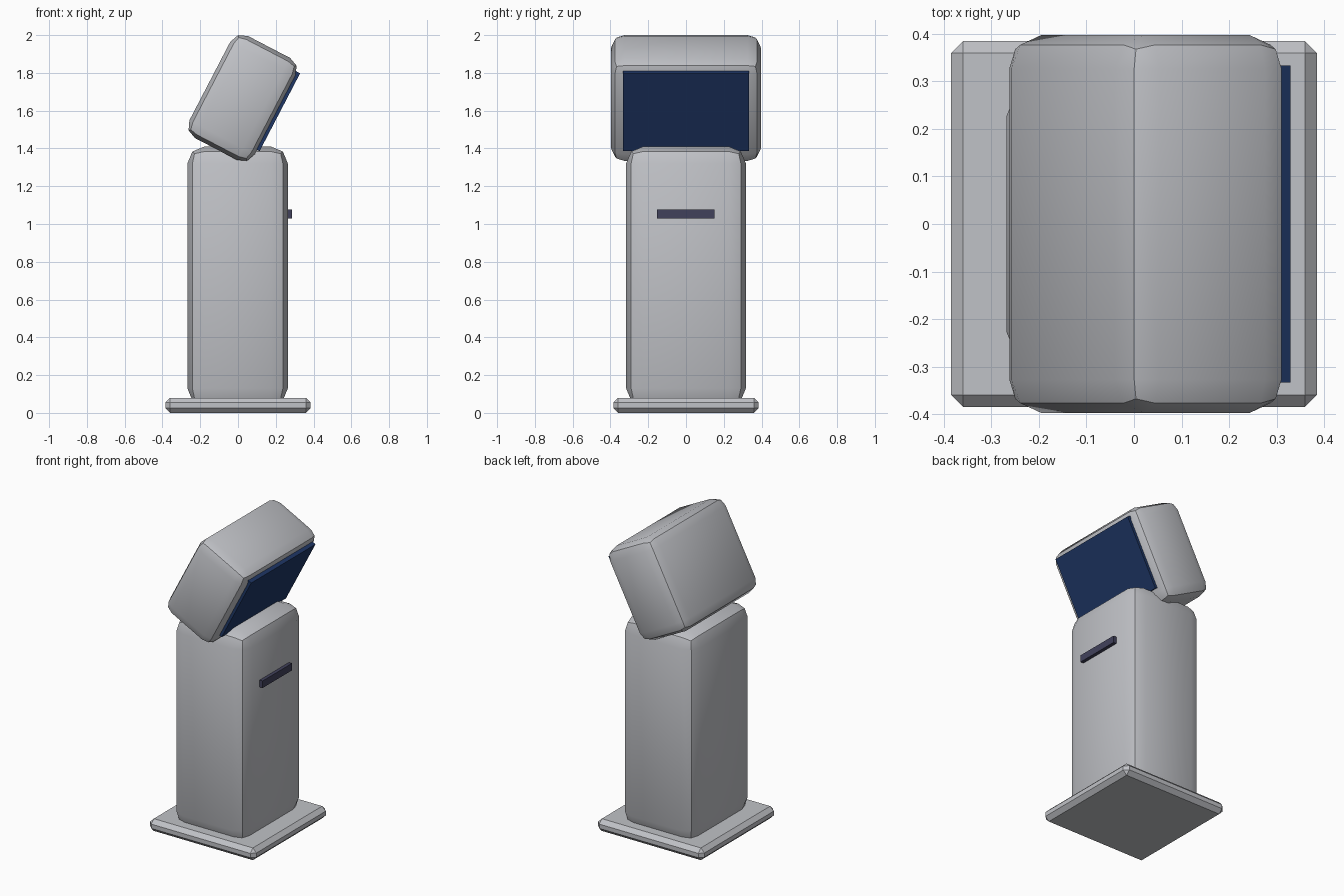
import bpy, bmesh, math
from mathutils import Matrix, Vector

cube = bpy.data.objects.get("Cube")
if cube:
    bpy.data.objects.remove(cube, do_unlink=True)


def make_material(name, color):
    mat = bpy.data.materials.new(name)
    mat.use_nodes = True
    mat.diffuse_color = (*color, 1)
    bsdf = next(n for n in mat.node_tree.nodes if n.type == 'BSDF_PRINCIPLED')
    bsdf.inputs["Base Color"].default_value = (*color, 1)
    return mat


grey = make_material("light_grey", (0.53, 0.54, 0.57))
blue = make_material("screen_blue", (0.013, 0.037, 0.13))
slate = make_material("slot_slate", (0.053, 0.053, 0.105))


def make_box(name, low, high, mat, bevel=0, segments=1):
    """Box between two corners with bevelled edges, origin at its centre."""
    low, high = Vector(low), Vector(high)
    bm = bmesh.new()
    bmesh.ops.create_cube(bm, size=1, matrix=Matrix.Diagonal((*(high - low), 1)))
    if bevel:
        bmesh.ops.bevel(bm, geom=bm.edges[:], offset=bevel, segments=segments,
                        profile=0.5, affect='EDGES')
    mesh = bpy.data.meshes.new(name)
    bm.to_mesh(mesh)
    bm.free()
    mesh.materials.append(mat)
    obj = bpy.data.objects.new(name, mesh)
    obj.location = (low + high) / 2
    bpy.context.collection.objects.link(obj)
    if bevel:
        bpy.ops.object.select_all(action='DESELECT')
        obj.select_set(True)
        bpy.context.view_layer.objects.active = obj
        bpy.ops.object.shade_smooth_by_angle(angle=math.radians(30))
    return obj


# Floor plate and pedestal
make_box("base_plate", (-0.385, -0.385, 0), (0.385, 0.385, 0.08), grey, 0.026)
make_box("pedestal", (-0.268, -0.317, 0.04), (0.264, 0.317, 1.41), grey, 0.09, 2)

# Slot on the pedestal
make_box("card_slot", (0.25, -0.153, 1.03), (0.286, 0.151, 1.076), slate)

# Tilted head with its screen, both built in the head's own axes
tilt = Matrix.Translation((0.024, 0, 1.667)) @ Matrix.Rotation(math.radians(27.5), 4, 'Y')
head = make_box("head", (-0.195, -0.397, -0.3045), (0.195, 0.397, 0.3045), grey, 0.07, 2)
screen = make_box("screen", (0.18, -0.333, -0.208), (0.21, 0.333, 0.257), blue)
for part in (head, screen):
    part.matrix_world = tilt @ Matrix.Translation(part.location)
